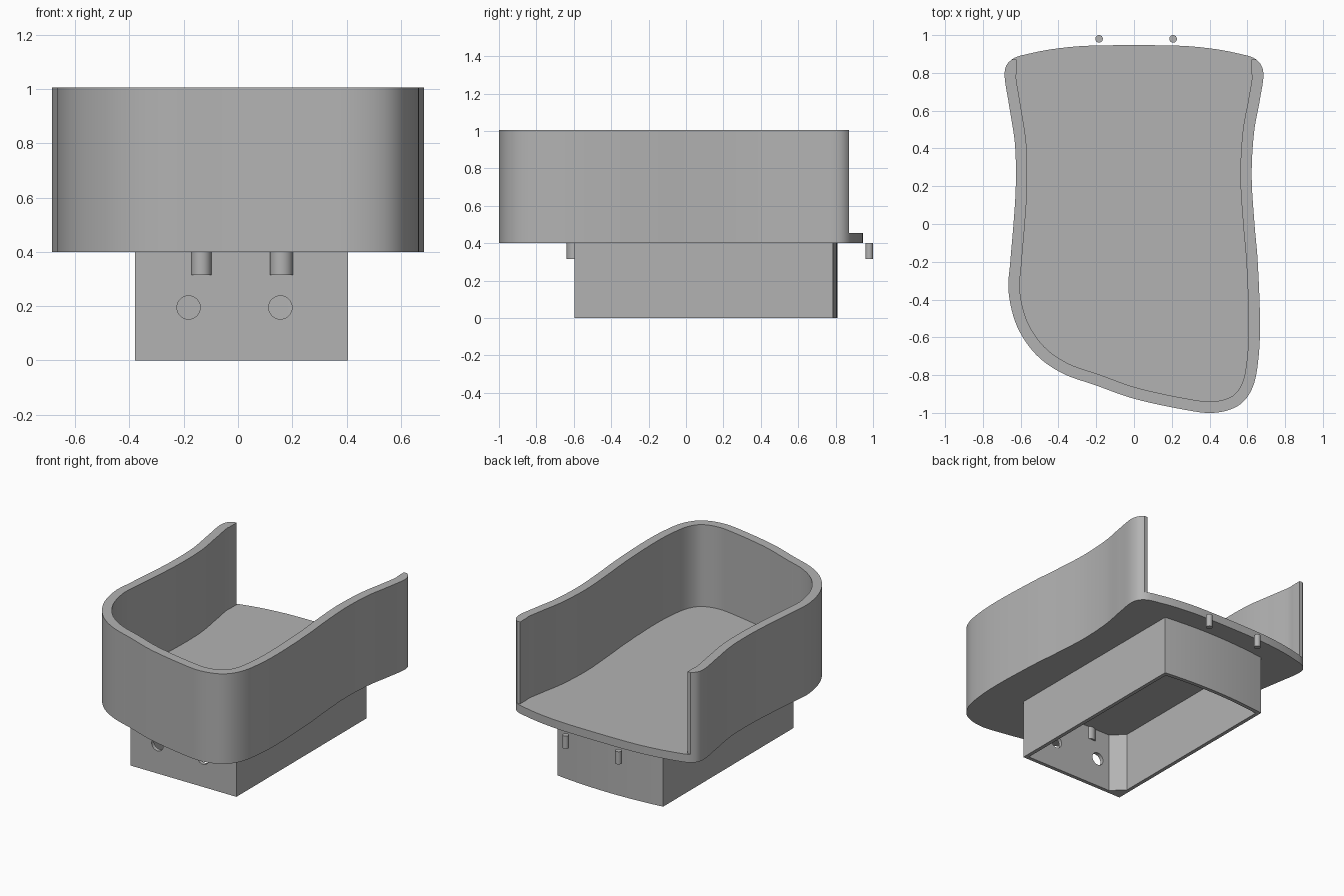
import bpy
import bmesh
import math
from mathutils import Vector

cube = bpy.data.objects.get("Cube")
if cube:
    bpy.data.objects.remove(cube, do_unlink=True)

grey = bpy.data.materials.new("plain_grey")
grey.use_nodes = True
GREY = (0.45, 0.45, 0.45, 1)
grey.diffuse_color = GREY
grey.node_tree.nodes["Principled BSDF"].inputs["Base Color"].default_value = GREY


def activate(obj):
    bpy.ops.object.select_all(action="DESELECT")
    obj.select_set(True)
    bpy.context.view_layer.objects.active = obj


def prism(name, outline, bottom, top):
    """Upright solid with the given plan outline."""
    bm = bmesh.new()
    face = bm.faces.new([bm.verts.new((x, y, bottom)) for x, y in outline])
    new = bmesh.ops.extrude_face_region(bm, geom=[face])["geom"]
    for v in new:
        if isinstance(v, bmesh.types.BMVert):
            v.co.z = top
    bmesh.ops.recalc_face_normals(bm, faces=bm.faces)
    mesh = bpy.data.meshes.new(name)
    bm.to_mesh(mesh)
    bm.free()
    mesh.materials.append(grey)
    obj = bpy.data.objects.new(name, mesh)
    bpy.context.collection.objects.link(obj)
    activate(obj)
    bpy.ops.object.shade_smooth_by_angle(angle=math.radians(30))
    return obj


def circle(x, y, radius, sides=32):
    turns = [2 * math.pi * i / sides for i in range(sides)]
    return [(x + radius * math.cos(a), y + radius * math.sin(a)) for a in turns]


def cut(obj, cutter):
    """Subtract the cutter from the object, then drop the cutter."""
    cutter.hide_render = True
    mod = obj.modifiers.new("cut", "BOOLEAN")
    mod.operation = "DIFFERENCE"
    mod.solver = "EXACT"
    mod.object = cutter
    activate(obj)
    bpy.ops.object.modifier_apply(modifier=mod.name)
    bpy.data.objects.remove(cutter, do_unlink=True)


def closed_spline(points, steps):
    """Smooth closed curve through the control points."""
    pts = [Vector(p) for p in points]
    n = len(pts)
    out = []
    for i in range(n):
        a, b, c, d = (pts[(i + k) % n] for k in (-1, 0, 1, 2))
        for s in range(steps):
            t = s / steps
            out.append(0.5 * (2 * b + (c - a) * t + (2 * a - 5 * b + 4 * c - d) * t**2
                              + (3 * b - a - 3 * c + d) * t**3))
    return out


# Plan outline: the walled stretch first, then the open back edge
walled = [
    (.645, .872), (.685, .8), (.665, .65), (.635, .48), (.623, .25), (.638, 0),
    (.655, -.2), (.667, -.5), (.66, -.7), (.63, -.86), (.555, -.96), (.42, -1),
    (.25, -.98), (0, -.925), (-.2, -.855), (-.38, -.79), (-.52, -.69),
    (-.62, -.54), (-.664, -.36), (-.655, -.2), (-.638, 0), (-.626, .2),
    (-.63, .42), (-.66, .62), (-.685, .8), (-.645, .872)]
back_edge = [(-.55, .903), (-.4, .93), (-.2, .945), (.2, .945), (.4, .93), (.55, .903)]
STEPS = 6
outline = closed_spline(walled + back_edge, STEPS)

# Tray floor
FLOOR, RIM = 0.4, 1.005
prism("tray_floor", outline, FLOOR, 0.455)

# Tray wall, open at the back
THICK = 0.06
outer = outline[:(len(walled) - 1) * STEPS + 1]
inner = []
for i, p in enumerate(outer):
    if p.y > 0.79:
        inner.append(Vector((math.copysign(0.622, p.x), p.y)))
    else:
        along = (outer[i + 1] - outer[i - 1]).normalized()
        inner.append(p + THICK * Vector((along.y, -along.x)))
prism("tray_wall", outer + inner[::-1], 0.455, RIM)

# Hollow base with a bowed back and one chamfered inner corner
X0, X1, FRONT, BACK, BOW, SKIN = -0.38, 0.405, -0.595, 0.785, 0.025, 0.025


def bowed_back(inset):
    left, right = X0 + inset, X1 - inset
    bow = []
    for i in range(17):
        u = i / 8 - 1
        x = (left + right) / 2 - u * (right - left) / 2
        bow.append((x, BACK - inset + BOW * (1 - u * u)))
    return bow


base = prism("base_box", [(X0, FRONT), (X1, FRONT)] + bowed_back(0), 0, FLOOR)
CHAMFER = 0.08
left, front = X0 + SKIN, FRONT + SKIN
cavity = [(left, front + CHAMFER), (left + CHAMFER, front), (X1 - SKIN, front)]
cut(base, prism("cavity_cutter", cavity + bowed_back(SKIN), -0.1, FLOOR + 0.1))

# Round holes in the front of the base
for x in (-0.182, 0.156):
    hole = prism("hole_cutter", circle(0, 0, 0.043), -0.1, 0.1)
    hole.rotation_euler.x = math.pi / 2
    hole.location = (x, FRONT, 0.195)
    bpy.context.view_layer.update()
    cut(base, hole)
activate(base)
bpy.ops.object.shade_smooth_by_angle(angle=math.radians(30))

# Pegs under the front and beside the back edge
PEG_BOTTOM = 0.315
for name, x, y, radius in (
        ("front_peg_right", -0.135, FRONT, 0.037), ("front_peg_left", 0.16, FRONT, 0.043),
        ("back_peg_right", -0.185, 0.98, 0.02), ("back_peg_left", 0.207, 0.98, 0.02)):
    prism(name, circle(x, y, radius), PEG_BOTTOM, FLOOR)
